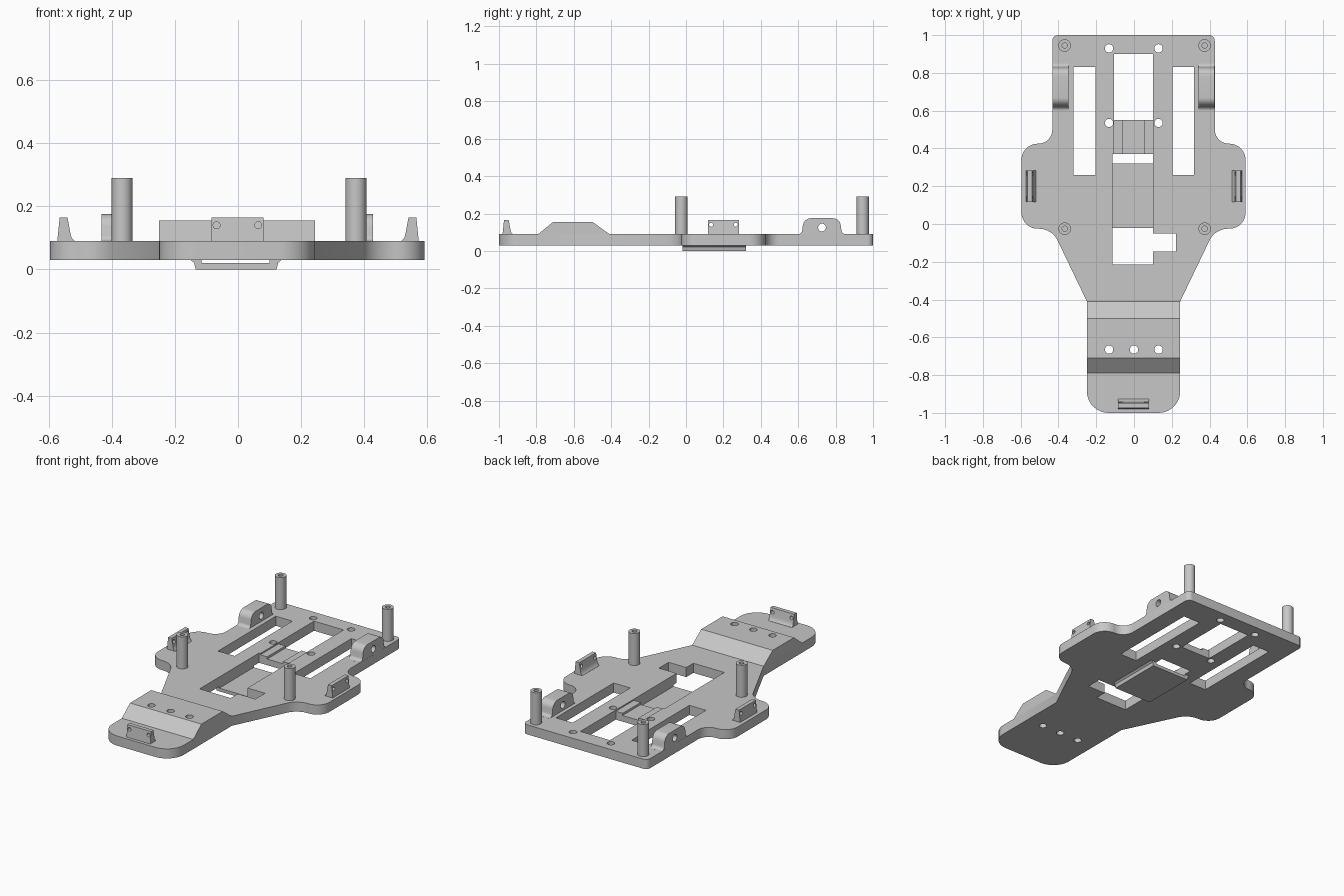
import bpy, bmesh, math
from mathutils import Vector

if "Cube" in bpy.data.objects:
    bpy.data.objects.remove(bpy.data.objects["Cube"])

grey = bpy.data.materials.new("light grey plastic")
grey.use_nodes = True
grey.diffuse_color = (0.57, 0.57, 0.57, 1)
grey.node_tree.nodes["Principled BSDF"].inputs["Base Color"].default_value = grey.diffuse_color

BOTTOM, TOP = 0.03, 0.09
parts = []


def rounded(corners, steps=10):
    """Round each (a, b, radius) corner of a closed outline."""
    out = []
    for i, c in enumerate(corners):
        p = Vector(c[:2])
        r = c[2] if len(c) > 2 else 0
        if not r:
            out.append(p)
            continue
        u = (Vector(corners[i - 1][:2]) - p).normalized()
        v = (Vector(corners[(i + 1) % len(corners)][:2]) - p).normalized()
        half = u.angle(v) / 2
        centre = p + (u + v).normalized() * r / math.sin(half)
        start = p + u * r / math.tan(half) - centre
        end = p + v * r / math.tan(half) - centre
        sweep = math.pi - 2 * half
        for k in range(steps + 1):
            t = k / steps
            out.append(centre + (start * math.sin((1 - t) * sweep)
                                 + end * math.sin(t * sweep)) / math.sin(sweep))
    return out


def circle(a, b, r, n=28):
    return [(a + r * math.cos(t * math.tau / n), b + r * math.sin(t * math.tau / n)) for t in range(n)]


def box(a0, a1, b0, b1):
    return [(a0, b0), (a1, b0), (a1, b1), (a0, b1)]


def prism(name, outline, axis, lo, hi):
    """Extrude a flat outline along one axis from lo to hi."""
    place = {"X": lambda a, b, d: (d, a, b),
             "Y": lambda a, b, d: (a, d, b),
             "Z": lambda a, b, d: (a, b, d)}[axis]
    bm = bmesh.new()
    face = bm.faces.new([bm.verts.new(place(a, b, lo)) for a, b in outline])
    ext = bmesh.ops.extrude_face_region(bm, geom=[face])
    verts = [g for g in ext["geom"] if isinstance(g, bmesh.types.BMVert)]
    bmesh.ops.translate(bm, verts=verts, vec=place(0, 0, hi - lo))
    # Close the starting side if the extrusion moved its face away
    if not face.is_valid:
        bmesh.ops.holes_fill(bm, edges=[e for e in bm.edges if e.is_boundary])
    bmesh.ops.recalc_face_normals(bm, faces=bm.faces)
    mesh = bpy.data.meshes.new(name)
    bm.to_mesh(mesh)
    bm.free()
    mesh.materials.append(grey)
    obj = bpy.data.objects.new(name, mesh)
    bpy.context.collection.objects.link(obj)
    parts.append(obj)
    return obj


def cut(obj, *cutters):
    """Subtract prisms, given as (outline, axis, lo, hi), from an object."""
    tools = []
    for c in cutters:
        tool = prism("cutter", *c)
        parts.remove(tool)
        tool.hide_render = True
        mod = obj.modifiers.new("cut", "BOOLEAN")
        mod.operation, mod.solver, mod.object = "DIFFERENCE", "EXACT", tool
        tools.append(tool)
    graph = bpy.context.evaluated_depsgraph_get()
    mesh = bpy.data.meshes.new_from_object(obj.evaluated_get(graph))
    obj.modifiers.clear()
    obj.data = mesh
    for tool in tools:
        bpy.data.objects.remove(tool)


# Base plate outline, half of it mirrored
half_outline = [(0.43, 1, 0.03), (0.43, 0.425, 0.075), (0.593, 0.425, 0.085),
                (0.593, -0.025, 0.085), (0.432, -0.025, 0.11), (0.247, -0.41), (0.247, -1, 0.115)]
outline = half_outline + [(-c[0],) + c[1:] for c in reversed(half_outline)]
plate = prism("base_plate", [(p.x - 0.0025, p.y) for p in rounded(outline)], "Z", BOTTOM, TOP)

# Openings, recessed bridge and screw holes in the plate
through = [box(-0.32, -0.205, 0.26, 0.83), box(0.203, 0.318, 0.26, 0.83),
           box(-0.105, 0.1, 0.55, 0.9),
           [(-0.115, -0.215), (0.1, -0.215), (0.1, -0.145), (0.222, -0.145),
            (0.222, -0.05), (0.1, -0.05), (0.1, 0.37), (-0.115, 0.37)]]
through += [circle(x, y, 0.022) for x in (-0.132, 0.13) for y in (0.535, 0.93)]
ramp_holes = [(circle(x, -0.665, 0.022), "Z", 0, 0.3) for x in (-0.132, 0, 0.13)]
recesses = [(box(-0.105, 0.1, 0.36, 0.56), "Z", 0.082, 0.2),
            (box(-0.057, 0.053, 0.35, 0.57), "Z", 0.068, 0.21)]
cut(plate, *[(o, "Z", 0, 0.3) for o in through], *recesses, *ramp_holes)

# Raised block with sloped ends
ramp = prism("raised_block", [(-0.79, TOP), (-0.41, TOP), (-0.5, 0.155), (-0.71, 0.155)],
             "X", -0.2495, 0.2445)
cut(ramp, *ramp_holes)

# Channel-shaped tray hanging under the centre opening
prism("under_tray", [(-0.15, BOTTOM), (-0.139, 0.021), (-0.134, 0), (0.122, 0), (0.127, 0.021),
                     (0.138, BOTTOM), (0.1, BOTTOM), (0.1, 0.02), (-0.115, 0.02),
                     (-0.115, BOTTOM)], "Y", -0.02, 0.32)

# Hollow standoff posts
for x, side in ((-0.367, "right"), (0.374, "left")):
    for y, end in ((-0.025, "front"), (0.945, "back")):
        post = prism(f"{end}_{side}_post", circle(x, y, 0.033, 32), "Z", TOP - 0.01, 0.29)
        cut(post, (circle(x, y, 0.014, 20), "Z", 0.17, 0.35))

# Rounded ears with a cross hole
ear_profile = rounded([(0.59, 0.07), (0.59, 0.0902), (0.618, 0.0902, 0.02), (0.63, 0.175, 0.045),
                       (0.822, 0.175, 0.045), (0.834, 0.0902, 0.02), (0.86, 0.0902), (0.86, 0.07)])
for side, lo, hi in (("right", -0.432, -0.347), ("left", 0.342, 0.427)):
    ear = prism(f"{side}_ear", ear_profile, "X", lo, hi)
    cut(ear, (circle(0.727, 0.125, 0.021), "X", lo - 0.1, hi + 0.1))

# Tapered tie tabs with two small holes; the profile runs outward and up
tab_profile = [(0.022, 0.085), (0.021, 0.095), (0.014, 0.165), (-0.011, 0.165),
               (-0.02, 0.115), (-0.024, 0.1), (-0.033, 0.0905), (-0.033, 0.085)]
for side, sign in (("right", -1), ("left", 1)):
    tab = prism(f"{side}_tie_tab", [(sign * (0.551 + o), z) for o, z in tab_profile],
                "Y", 0.117, 0.283)
    cut(tab, *[(circle(y, 0.14, 0.011, 16), "X", sign * 0.55 - 0.1, sign * 0.55 + 0.1)
               for y in (0.134, 0.266)])
tab = prism("front_tie_tab", [(-0.959 - o, z) for o, z in tab_profile], "X", -0.084, 0.08)
cut(tab, *[(circle(x, 0.14, 0.011, 16), "Y", -1.1, -0.85) for x in (-0.068, 0.064)])

# Smooth the curved walls, keep hard edges
bpy.ops.object.select_all(action="DESELECT")
for obj in parts:
    obj.select_set(True)
bpy.context.view_layer.objects.active = plate
bpy.ops.object.shade_smooth_by_angle(angle=math.radians(30))
